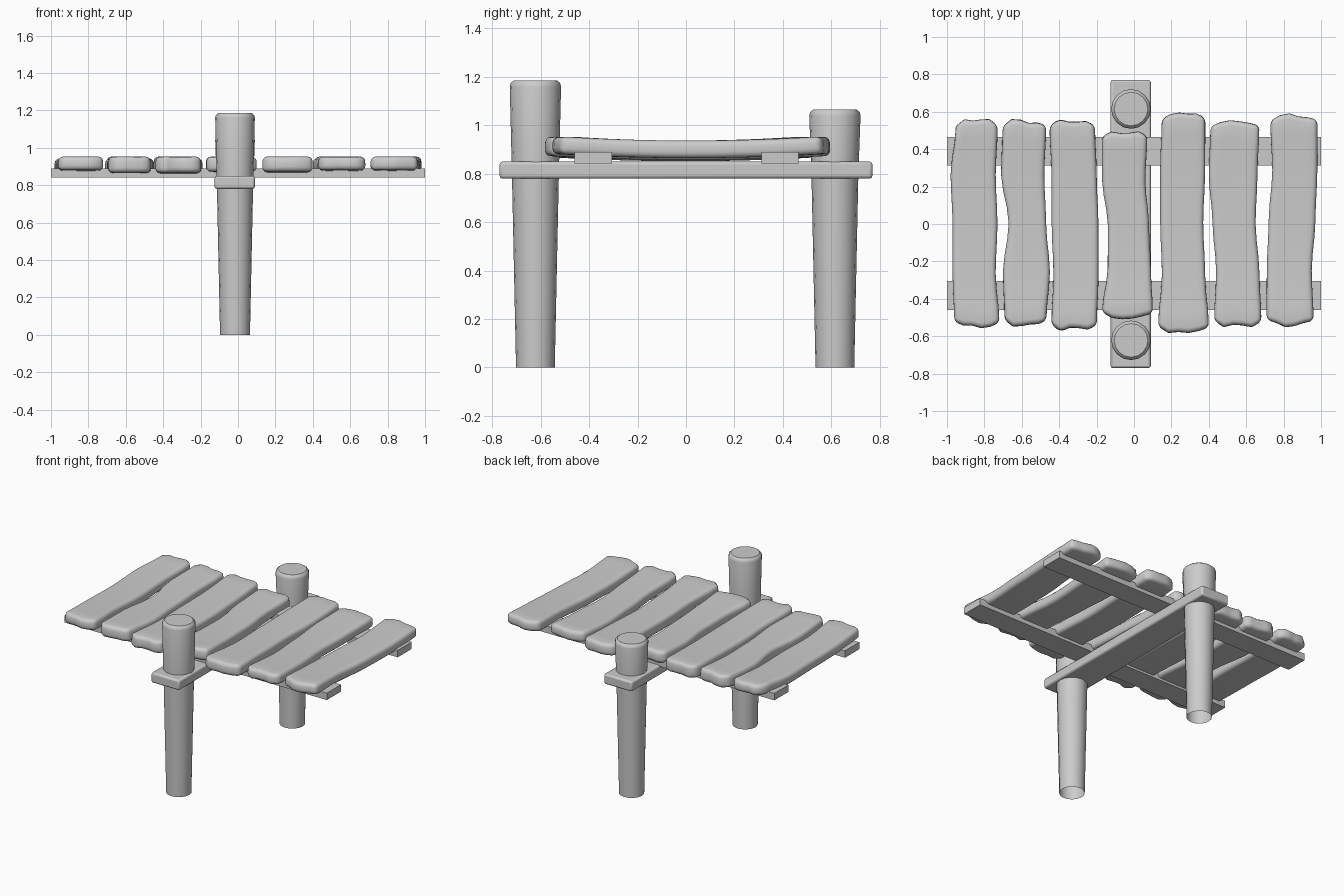
import bpy, bmesh, math, random

random.seed(4)
cube = bpy.data.objects.get("Cube")
if cube:
    bpy.data.objects.remove(cube, do_unlink=True)

# Single weathered grey colour
grey = bpy.data.materials.new("weathered grey")
grey.use_nodes = True
colour = (0.6, 0.6, 0.6, 1)
grey.diffuse_color = colour
grey.node_tree.nodes["Principled BSDF"].inputs["Base Color"].default_value = colour


def finish(name, bm, angle=40):
    """Turn a bmesh into a named, smooth-shaded object."""
    mesh = bpy.data.meshes.new(name)
    bmesh.ops.recalc_face_normals(bm, faces=bm.faces)
    bm.to_mesh(mesh)
    bm.free()
    mesh.materials.append(grey)
    obj = bpy.data.objects.new(name, mesh)
    bpy.context.collection.objects.link(obj)
    bpy.ops.object.select_all(action='DESELECT')
    obj.select_set(True)
    bpy.context.view_layer.objects.active = obj
    bpy.ops.object.shade_smooth_by_angle(angle=math.radians(angle))
    return obj


def add_bevel(obj, width, segments):
    bevel = obj.modifiers.new("rounded edges", 'BEVEL')
    bevel.width = width
    bevel.segments = segments
    bevel.limit_method = 'ANGLE'
    bevel.angle_limit = math.radians(50)


def box(name, low, high, bevel=0):
    bm = bmesh.new()
    bmesh.ops.create_cube(bm, size=1)
    for v in bm.verts:
        v.co = [(a + b) / 2 + c * (b - a) for a, b, c in zip(low, high, v.co)]
    obj = finish(name, bm, 30)
    if bevel:
        add_bevel(obj, bevel, 2)


def post(name, y, height, sides=16):
    """Tapered round post with a softened top and an open foot."""
    bm = bmesh.new()
    profile = [(0.08, 0), (0.097, 0.8), (0.106, height - 0.025),
               (0.102, height - 0.01), (0.09, height)]
    rings = []
    for r, z in profile:
        angles = [math.tau * i / sides for i in range(sides)]
        rings.append([bm.verts.new((r * math.cos(a) - 0.016, y + r * math.sin(a), z))
                      for a in angles])
    for low, high in zip(rings, rings[1:]):
        for i in range(sides):
            j = (i + 1) % sides
            bm.faces.new((low[i], low[j], high[j], high[i]))
    bm.faces.new(rings[-1])
    finish(name, bm)


def sample(values, t):
    """Smoothly interpolate evenly spaced values, t from 0 to 1."""
    f = t * (len(values) - 1)
    i = min(int(f), len(values) - 2)
    s = f - i
    s = s * s * (3 - 2 * s)
    return values[i] * (1 - s) + values[i + 1] * s


def plank(name, back, front, thick, left, right):
    """Sagging board with wavy sides and worn, uneven ends."""
    bm = bmesh.new()
    cols, rows = 5, 12
    bmesh.ops.create_grid(bm, x_segments=cols, y_segments=rows, size=1)
    worn = [[random.uniform(0, 0.025) for _ in range(cols + 1)] for _ in range(2)]
    for ends in worn:
        ends[0], ends[-1] = 0.04, 0.035
    for v in bm.verts:
        u, t = (v.co.x + 1) / 2, (1 - v.co.y) / 2
        a, b = sample(left, t) / 100, sample(right, t) / 100
        c = round(u * cols)
        top, bottom = back - worn[0][c], front + worn[1][c]
        v.co = (a + (b - a) * u, top + (bottom - top) * t,
                0.937 + 0.017 * (2 * t - 1) ** 2)
    obj = finish(name, bm)
    solid = obj.modifiers.new("thickness", 'SOLIDIFY')
    solid.thickness = thick
    solid.offset = -1
    add_bevel(obj, 0.024, 3)


# Posts, cross beam and stringers
post("front_post", -0.622, 1.185)
post("back_post", 0.615, 1.065)
box("cross_beam", (-0.125, -0.77, 0.78), (0.09, 0.77, 0.85), 0.012)
box("front_stringer", (-1, -0.46, 0.842), (1, -0.305, 0.89))
box("back_stringer", (-1, 0.312, 0.842), (1, 0.465, 0.89))

# Deck boards: back end, front end, thickness, side edges in hundredths
boards = [
    (0.56, -0.56, 0.072, (-95, -98, -97, -97, -96), (-73, -74, -73, -74, -72)),
    (0.56, -0.55, 0.085, (-70, -71, -67, -70, -69), (-47, -48, -47, -45, -47)),
    (0.56, -0.575, 0.085, (-45, -44, -44, -43, -44), (-21, -20, -19, -19, -20)),
    (0.505, -0.51, 0.08, (-17, -17, -14, -14, -17), (7, 6, 8, 9, 10)),
    (0.60, -0.585, 0.08, (15, 14, 14, 15, 13), (38, 38, 37, 38, 40)),
    (0.56, -0.555, 0.072, (41, 40, 42, 44, 43), (67, 66, 65, 67, 68)),
    (0.59, -0.55, 0.072, (73, 74, 72, 71, 71), (98, 98, 97, 95, 96)),
]
for number, board in enumerate(boards, 1):
    plank("deck_board_" + str(number), *board)
